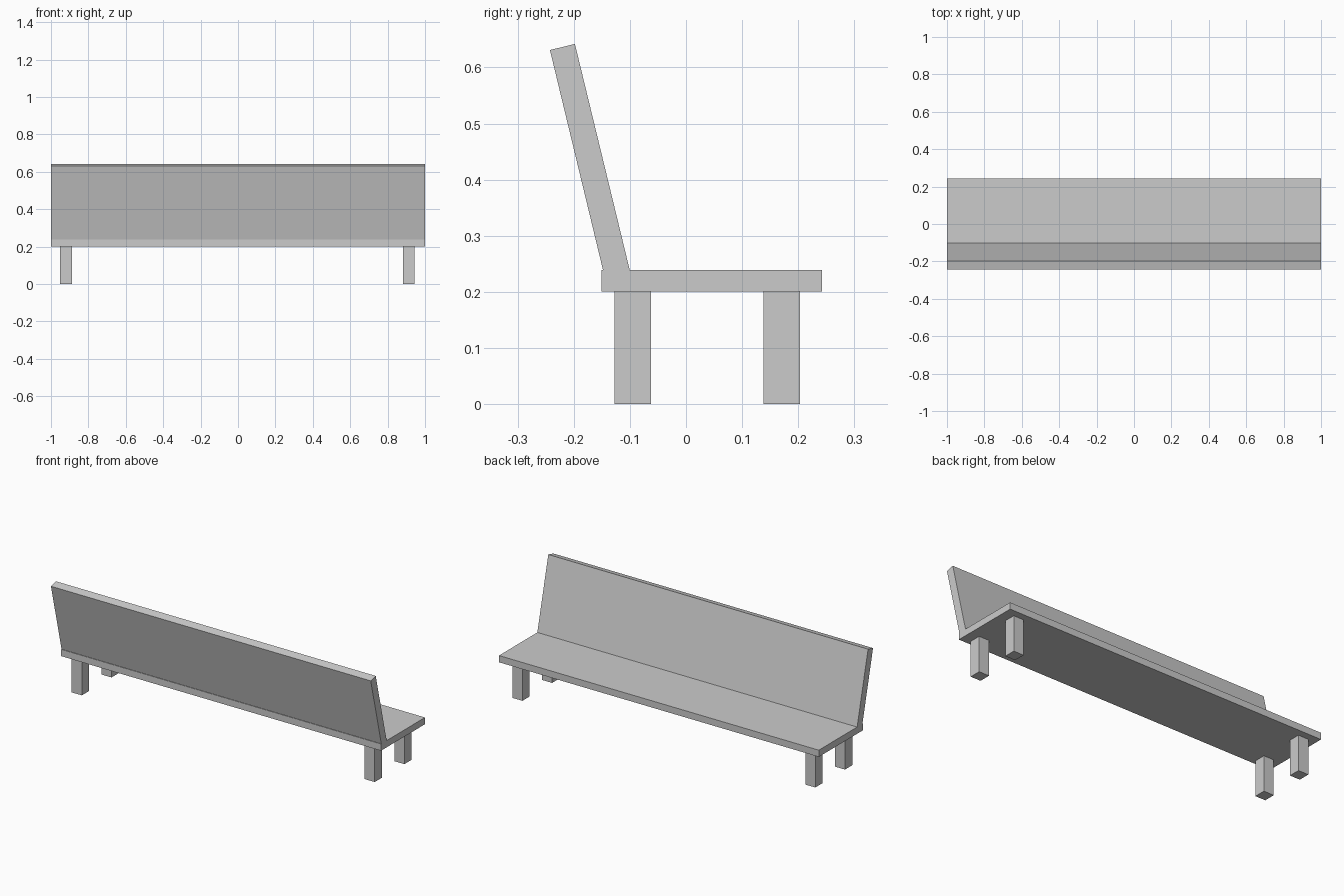
import bpy, bmesh

if "Cube" in bpy.data.objects:
    bpy.data.objects.remove(bpy.data.objects["Cube"])

def extrude_profile(name, profile, x0, x1):
    """Solid from a (y, z) outline swept along x."""
    bm = bmesh.new()
    face = bm.faces.new([bm.verts.new((x0, y, z)) for y, z in profile])
    ext = bmesh.ops.extrude_face_region(bm, geom=[face])
    verts = [v for v in ext["geom"] if isinstance(v, bmesh.types.BMVert)]
    bmesh.ops.translate(bm, verts=verts, vec=(x1 - x0, 0, 0))
    bmesh.ops.recalc_face_normals(bm, faces=bm.faces)
    mesh = bpy.data.meshes.new(name)
    bm.to_mesh(mesh)
    bm.free()
    obj = bpy.data.objects.new(name, mesh)
    bpy.context.collection.objects.link(obj)
    return obj

def box_profile(y0, y1, z0, z1):
    return [(y0, z0), (y1, z0), (y1, z1), (y0, z1)]

# Seat plank
extrude_profile("seat", box_profile(-0.151, 0.242, 0.201, 0.239), -1, 1)

# Leaning backrest, its foot sunk into the seat
extrude_profile("backrest",
                [(-0.139, 0.202), (-0.094, 0.213), (-0.198, 0.642), (-0.2425, 0.631)],
                -1, 1)

# Four square legs
for side, x0, x1 in (("left", -0.951, -0.888), ("right", 0.881, 0.944)):
    for end, y0, y1 in (("front", -0.127, -0.062), ("back", 0.138, 0.203)):
        extrude_profile(f"{end}_{side}_leg", box_profile(y0, y1, 0, 0.201), x0, x1)
